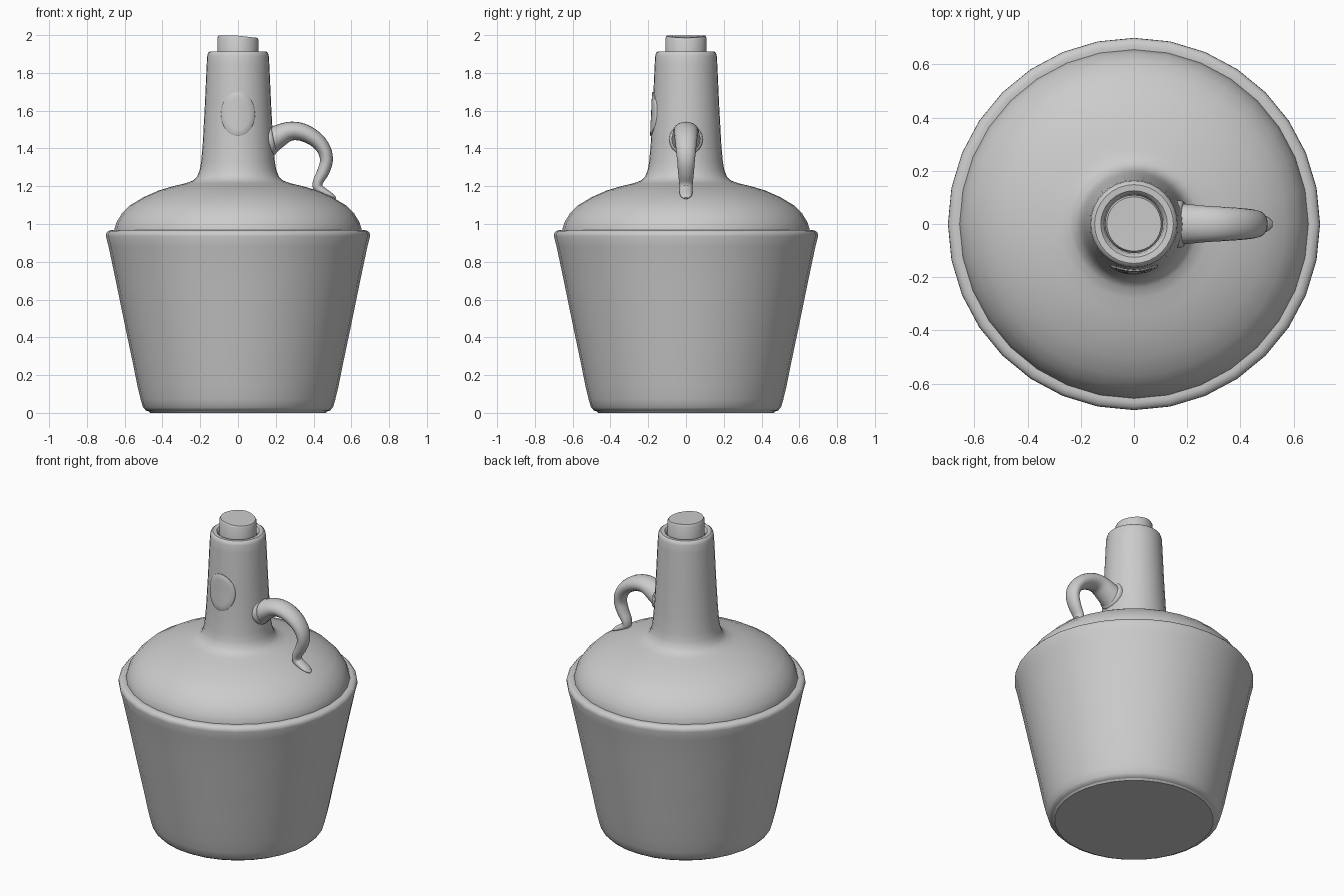
import bpy, bmesh, math
from mathutils import Vector

if "Cube" in bpy.data.objects:
    bpy.data.objects.remove(bpy.data.objects["Cube"])


def finish(name, bm, angle=40):
    bmesh.ops.remove_doubles(bm, verts=bm.verts, dist=1e-5)
    bmesh.ops.recalc_face_normals(bm, faces=bm.faces)
    mesh = bpy.data.meshes.new(name)
    bm.to_mesh(mesh)
    bm.free()
    ob = bpy.data.objects.new(name, mesh)
    bpy.context.collection.objects.link(ob)
    bpy.ops.object.select_all(action='DESELECT')
    ob.select_set(True)
    bpy.context.view_layer.objects.active = ob
    bpy.ops.object.shade_smooth_by_angle(angle=math.radians(angle))
    return ob


def bridge(bm, rings):
    for a, b in zip(rings, rings[1:]):
        n = len(a)
        for i in range(n):
            bm.faces.new((a[i], a[(i + 1) % n], b[(i + 1) % n], b[i]))


def lathe(name, profile, n=32, cap_bottom=False, cap_top=False):
    bm = bmesh.new()
    rings = [[bm.verts.new((r * math.cos(2 * math.pi * i / n),
                            r * math.sin(2 * math.pi * i / n), z))
              for i in range(n)] for r, z in profile]
    bridge(bm, rings)
    if cap_bottom:
        bm.faces.new(rings[0])
    if cap_top:
        bm.faces.new(rings[-1])
    return finish(name, bm)


def smooth_points(pts, steps=4):
    # Catmull-Rom interpolation of tuples of any length
    out = []
    for i in range(len(pts) - 1):
        p0, p1, p2, p3 = (pts[max(i - 1, 0)], pts[i], pts[i + 1],
                          pts[min(i + 2, len(pts) - 1)])
        for s in range(steps):
            t = s / steps
            out.append(tuple(0.5 * (2 * b + (c - a) * t
                                    + (2 * a - 5 * b + 4 * c - d) * t * t
                                    + (3 * b - a - 3 * c + d) * t ** 3)
                             for a, b, c, d in zip(p0, p1, p2, p3)))
    return out + [pts[-1]]


# Tapered lower casing with a rolled rim
lathe("casing", [(0.465, 0.008), (0.487, 0.012), (0.503, 0.03), (0.515, 0.07),
                 (0.532, 0.14), (0.56, 0.28), (0.60, 0.47), (0.645, 0.69),
                 (0.685, 0.88), (0.699, 0.935), (0.698, 0.95), (0.688, 0.963),
                 (0.67, 0.968), (0.65, 0.966), (0.64, 0.94)], cap_bottom=True)
lathe("casing_base", [(0.465, 0.0), (0.475, 0.01)], cap_bottom=True)

# Bottle shoulder and neck
lathe("bottle", [(0.655, 0.94), (0.655, 0.97), (0.643, 1.01), (0.615, 1.055),
                 (0.57, 1.10), (0.50, 1.142), (0.42, 1.177), (0.34, 1.201),
                 (0.28, 1.215), (0.24, 1.229), (0.217, 1.25), (0.203, 1.285),
                 (0.195, 1.33), (0.187, 1.42), (0.176, 1.62), (0.166, 1.84),
                 (0.163, 1.89), (0.158, 1.907), (0.148, 1.914),
                 (0.125, 1.912), (0.113, 1.90), (0.108, 1.87)])

# Stopper, with a slightly uneven top
cork = lathe("stopper", [(0.108, 1.86), (0.109, 1.985), (0.102, 1.997)], cap_top=True)
for v in cork.data.vertices:
    if v.co.z > 1.95:
        v.co.z -= 0.012 * max(0.0, v.co.x + 0.02) / 0.11 - 0.002

# Oval plaque wrapped around the front of the neck
bm = bmesh.new()


def plaque_ring(scale, lift, n=32):
    ring = []
    for i in range(n):
        a = 2 * math.pi * i / n
        x, z = 0.09 * scale * math.cos(a), 1.582 + 0.116 * scale * math.sin(a)
        radius = 0.178 - 0.046 * (z - 1.582) + lift
        ring.append(bm.verts.new((x, -math.sqrt(radius ** 2 - x * x), z)))
    return ring


rings = [plaque_ring(s, l) for s, l in
         ((1, -0.01), (1, 0.004), (0.96, 0.007), (0.7, 0.007), (0.35, 0.007), (0.02, 0.007))]
bridge(bm, rings)
bm.faces.new(rings[-1])
finish("plaque", bm)


def sweep(name, stations, n=20):
    # stations: x, z, half thickness, half width
    bm = bmesh.new()
    rings = []
    for i, (x, z, th, w) in enumerate(stations):
        a, b = stations[max(i - 1, 0)], stations[min(i + 1, len(stations) - 1)]
        t = Vector((b[0] - a[0], 0, b[1] - a[1])).normalized()
        side = Vector((-t.z, 0, t.x))
        ring = []
        for k in range(n):
            q = 2 * math.pi * k / n
            p = Vector((x, 0, z)) + side * th * math.sin(q)
            ring.append(bm.verts.new((p.x, w * math.cos(q), p.z)))
        rings.append(ring)
    bridge(bm, rings)
    bm.faces.new(rings[0])
    bm.faces.new(rings[-1])
    return finish(name, bm, 60)


# Curled handle from the neck down to the shoulder
sweep("handle", smooth_points([
    (0.14, 1.42, 0.075, 0.080), (0.20, 1.457, 0.063, 0.075),
    (0.27, 1.49, 0.051, 0.068), (0.34, 1.486, 0.047, 0.064),
    (0.41, 1.449, 0.042, 0.059), (0.455, 1.395, 0.037, 0.053),
    (0.468, 1.335, 0.034, 0.047), (0.45, 1.275, 0.032, 0.042),
    (0.424, 1.225, 0.027, 0.037), (0.424, 1.192, 0.026, 0.034),
    (0.455, 1.170, 0.021, 0.034), (0.495, 1.150, 0.013, 0.030),
    (0.518, 1.136, 0.005, 0.012)]))

# Collar where the handle meets the neck
sweep("handle_collar", [
    (0.13, 1.44, 0.085, 0.088), (0.172, 1.448, 0.086, 0.089),
    (0.183, 1.450, 0.083, 0.086), (0.188, 1.451, 0.072, 0.077)])
